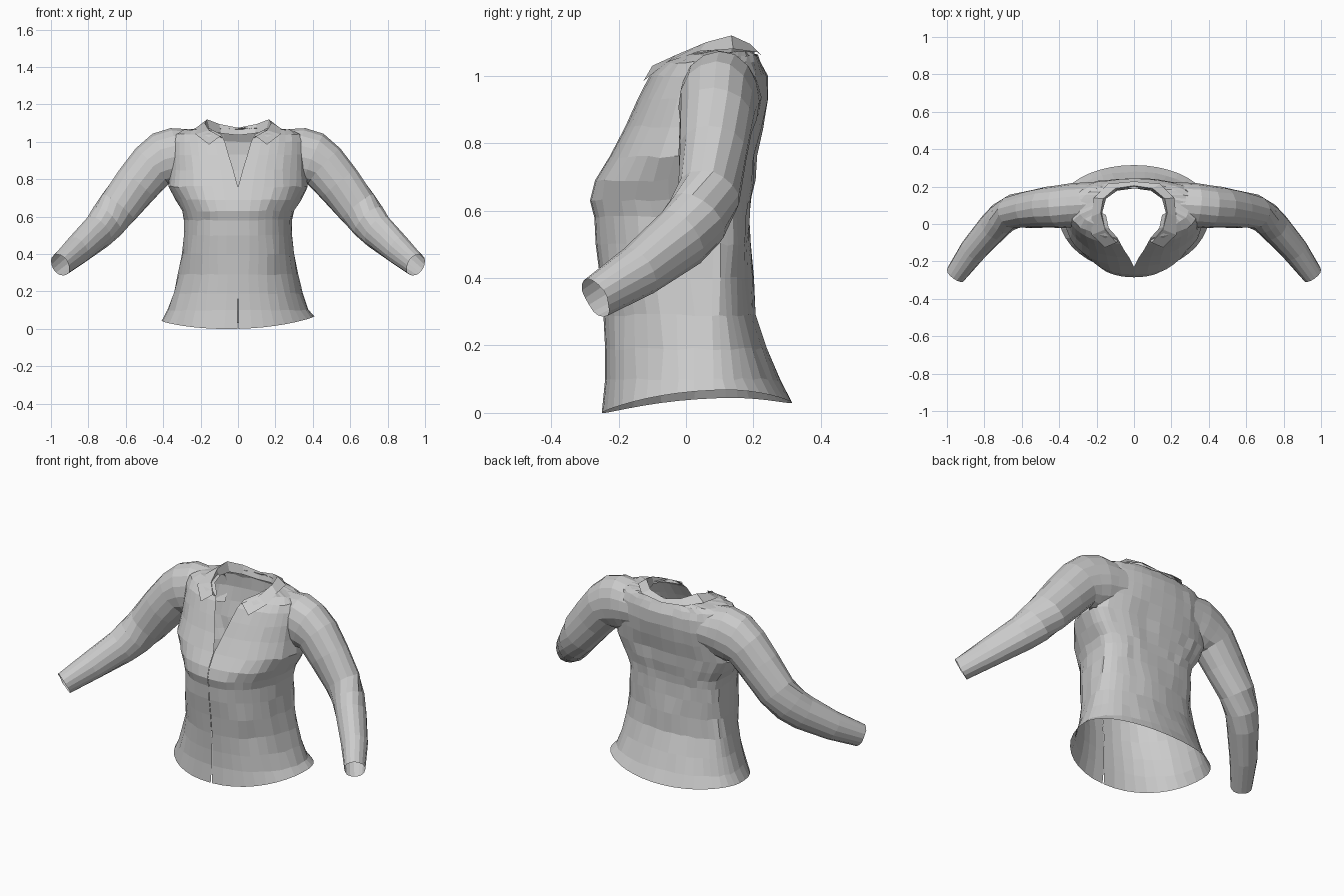
import bpy
import bmesh
import random
from math import sin, cos, asin, pi
from mathutils import Vector
from mathutils.bvhtree import BVHTree

random.seed(4)
if "Cube" in bpy.data.objects:
    bpy.data.objects.remove(bpy.data.objects["Cube"], do_unlink=True)

# One plain cloth colour
cloth = bpy.data.materials.new("light_grey_cloth")
cloth.use_nodes = True
grey = (0.6, 0.6, 0.6, 1)
cloth.diffuse_color = grey
cloth.node_tree.nodes["Principled BSDF"].inputs["Base Color"].default_value = grey


def sheet(name, rows, closed=False, mirrored=False):
    """Skin a grid of point rows into a single-layer cloth surface."""
    count = len(rows[0])
    verts = [tuple(point) for row in rows for point in row]
    faces = []
    for i in range(len(rows) - 1):
        for j in range(count if closed else count - 1):
            k = (j + 1) % count
            faces.append((i * count + j, i * count + k,
                          (i + 1) * count + k, (i + 1) * count + j))
    mesh = bpy.data.meshes.new(name)
    mesh.from_pydata(verts, [], faces)
    mesh.materials.append(cloth)
    obj = bpy.data.objects.new(name, mesh)
    bpy.context.collection.objects.link(obj)
    if mirrored:
        obj.modifiers.new("mirror", "MIRROR").use_axis[0] = True
    return obj


def surface(obj):
    mesh = obj.data
    return BVHTree.FromPolygons([v.co for v in mesh.vertices],
                                [tuple(p.vertices) for p in mesh.polygons])


def trim(obj, other, beyond):
    """Remove faces lying well inside the other part, further out than beyond."""
    bm = bmesh.new()
    bm.from_mesh(obj.data)
    buried = []
    for face in bm.faces:
        centre = face.calc_center_median()
        centre.x = abs(centre.x)
        place, normal = other.find_nearest(centre)[:2]
        if centre.x > beyond and (centre - place).dot(normal) < -0.022:
            buried.append(face)
    bmesh.ops.delete(bm, geom=buried, context="FACES")
    bm.to_mesh(obj.data)
    bm.free()


def wrinkle(amount):
    return Vector([random.uniform(-amount, amount) for _ in range(3)])


def power(value, exponent):
    return abs(value) ** exponent * (1 if value >= 0 else -1)


# Bodice rings: height, half width, front y, back y, half gap at the opening
bodice_rings = [
    (0.00, 0.408, -0.25, 0.315, 0.004),
    (0.10, 0.375, -0.24, 0.28, 0.002),
    (0.19, 0.345, -0.24, 0.24, 0.001),
    (0.29, 0.32, -0.245, 0.205, 0.001),
    (0.40, 0.30, -0.255, 0.20, 0.001),
    (0.50, 0.29, -0.268, 0.19, 0.001),
    (0.58, 0.288, -0.272, 0.19, 0.001),
    (0.63, 0.30, -0.285, 0.195, 0.001),
    (0.69, 0.335, -0.27, 0.203, 0.001),
    (0.76, 0.375, -0.227, 0.208, 0.001),
    (0.85, 0.365, -0.18, 0.23, 0.025),
    (0.93, 0.36, -0.145, 0.242, 0.05),
    (1.00, 0.355, -0.11, 0.24, 0.07),
    (1.04, 0.34, -0.075, 0.222, 0.09),
    (1.062, 0.29, -0.03, 0.212, 0.135),
    (1.072, 0.18, 0.03, 0.19, 0.15),
]
COLUMNS = 40
rows = []
for level, (z, width, front, back, gap) in enumerate(bodice_rings):
    middle = 0.08
    front_square = 0.95 if z < 0.3 else 0.85
    back_square = 1 if z < 0.45 else 0.78
    start = asin((gap / width) ** (1 / front_square))
    row = []
    for j in range(COLUMNS + 1):
        a = start + (2 * pi - 2 * start) * j / COLUMNS
        facing = cos(a) > 0
        square = front_square if facing else back_square
        depth = middle - front if facing else back - middle
        point = Vector((width * power(sin(a), square),
                        middle - depth * power(cos(a), square), z))
        if level == 0:  # the hem rises at the sides and back
            point.z += 0.04 * sin(a) ** 2 + 0.012 * sin(a) + 0.015 * (1 - cos(a))
        elif 2 < j < COLUMNS - 2:
            point += wrinkle(0.004)
        row.append(point)
    rows.append(row)
bodice = sheet("bodice", rows)

# Sleeve path: centre x, y, z, then vertical and horizontal radius
sleeve_rings = [
    (0.22, 0.105, 0.935, 0.128, 0.118),
    (0.28, 0.103, 0.93, 0.138, 0.118),
    (0.33, 0.10, 0.925, 0.152, 0.118),
    (0.40, 0.093, 0.905, 0.15, 0.116),
    (0.46, 0.09, 0.87, 0.13, 0.11),
    (0.54, 0.08, 0.775, 0.123, 0.102),
    (0.64, 0.068, 0.648, 0.112, 0.092),
    (0.70, 0.033, 0.575, 0.106, 0.088),
    (0.75, -0.015, 0.52, 0.098, 0.083),
    (0.86, -0.14, 0.42, 0.081, 0.072),
    (0.95, -0.268, 0.342, 0.063, 0.057),
]
SIDES = 16
centres = [Vector(ring[:3]) for ring in sleeve_rings]
rows = []
for i, centre in enumerate(centres):
    along = centres[min(i + 1, len(centres) - 1)] - centres[max(i - 1, 0)]
    along.normalize()
    up = Vector((0, 0, 1))
    up = (up - along * up.dot(along)).normalized()
    side = along.cross(up)
    tall, wide = sleeve_rings[i][3:]
    rows.append([centre + up * tall * cos(2 * pi * j / SIDES)
                 + side * wide * sin(2 * pi * j / SIDES) + wrinkle(0.002)
                 for j in range(SIDES)])
sleeves = sheet("sleeves", rows, closed=True, mirrored=True)

# Open the armholes and remove the buried sleeve ends
bodice_surface, sleeve_surface = surface(bodice), surface(sleeves)
trim(bodice, sleeve_surface, 0.3)
trim(sleeves, bodice_surface, 0)

# Folded collar: outer edge, crest and inner edge, from front to centre back
outer = [(0.155, -0.126, 0.985), (0.226, -0.058, 1.04), (0.226, 0.04, 1.073),
         (0.215, 0.14, 1.08), (0.14, 0.215, 1.07), (0, 0.228, 1.058)]
crest = [(0.095, -0.10, 1.03), (0.155, -0.03, 1.062), (0.178, 0.06, 1.10),
         (0.165, 0.135, 1.12), (0.10, 0.19, 1.095), (0, 0.205, 1.075)]
inner = [(0.085, -0.09, 1.02), (0.148, -0.02, 1.045), (0.17, 0.06, 1.06),
         (0.15, 0.135, 1.06), (0.09, 0.178, 1.045), (0, 0.19, 1.035)]
sheet("collar", [outer, crest, inner], mirrored=True)
